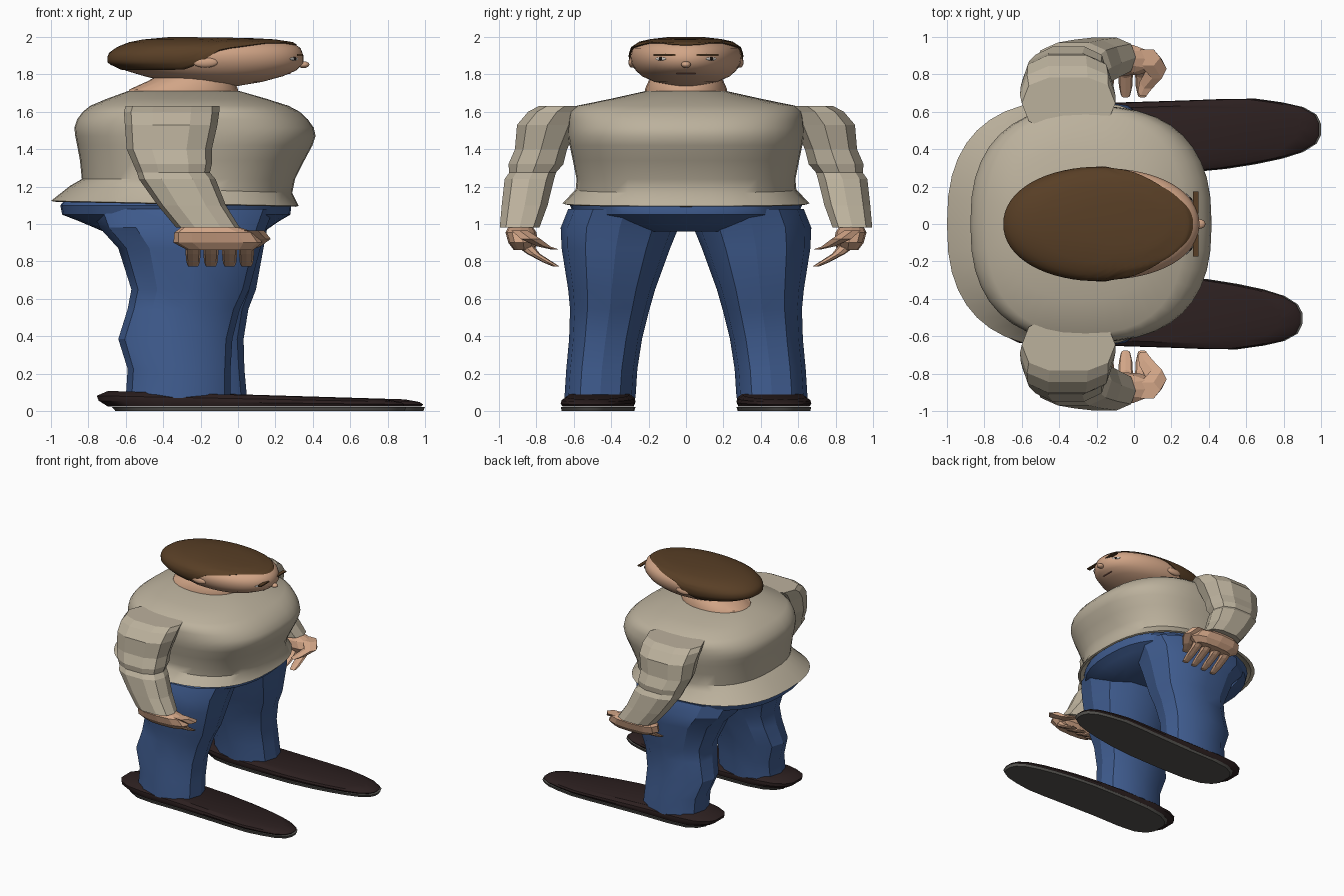
import bpy, bmesh, math

cube = bpy.data.objects.get("Cube")
if cube:
    bpy.data.objects.remove(cube, do_unlink=True)


def material(name, r, g, b):
    m = bpy.data.materials.new(name)
    m.use_nodes = True
    m.diffuse_color = (r, g, b, 1)
    bsdf = m.node_tree.nodes["Principled BSDF"]
    bsdf.inputs["Base Color"].default_value = (r, g, b, 1)
    bsdf.inputs["Roughness"].default_value = 0.8
    return m


SKIN = material("skin", 0.64, 0.375, 0.24)
HAIR = material("brown hair", 0.098, 0.049, 0.019)
KNIT = material("beige sweater", 0.50, 0.44, 0.335)
DENIM = material("blue denim", 0.05, 0.107, 0.275)
SHOE = material("dark brown shoe", 0.025, 0.014, 0.014)
SOLE = material("grey sole", 0.092, 0.088, 0.08)
WHITE = material("eye white", 0.6, 0.57, 0.53)
DARK = material("dark pupil", 0.012, 0.009, 0.008)
LIP = material("lip brown", 0.2, 0.085, 0.06)


def finish(obj, mat, angle):
    obj.data.materials.append(mat)
    if angle:
        bpy.ops.object.select_all(action='DESELECT')
        obj.select_set(True)
        bpy.context.view_layer.objects.active = obj
        bpy.ops.object.shade_smooth_by_angle(angle=math.radians(angle))


def bridge(name, rings, mat, angle=0):
    """Skin a stack of point rings into one capped mesh."""
    bm = bmesh.new()
    rows = [[bm.verts.new(p) for p in ring] for ring in rings]
    n = len(rows[0])
    for a, b in zip(rows, rows[1:]):
        for i in range(n):
            j = (i + 1) % n
            bm.faces.new((a[i], a[j], b[j], b[i]))
    bm.faces.new(rows[0])
    bm.faces.new(rows[-1])
    bmesh.ops.recalc_face_normals(bm, faces=bm.faces)
    me = bpy.data.meshes.new(name)
    bm.to_mesh(me)
    bm.free()
    obj = bpy.data.objects.new(name, me)
    bpy.context.collection.objects.link(obj)
    finish(obj, mat, angle)


def oval(a, x0, x1, y0, y1, power):
    c, s = math.cos(a), math.sin(a)
    k = 2 / power
    return ((x0 + x1) / 2 + (x1 - x0) / 2 * math.copysign(abs(c) ** k, c),
            (y0 + y1) / 2 + (y1 - y0) / 2 * math.copysign(abs(s) ** k, s))


def loft(name, sections, mat, n=12, power=2.3, angle=0, side=1):
    """Sections are (z, x0, x1, y0, y1[, tilt]); side -1 mirrors in y."""
    rings = []
    for z, x0, x1, y0, y1, *tilt in sections:
        ring = []
        for i in range(n):
            x, y = oval(math.tau * i / n, x0, x1, y0, y1, power)
            lift = tilt[0] * (x - (x0 + x1) / 2) if tilt else 0
            ring.append((x, y * side, z + lift))
        rings.append(ring)
    bridge(name, rings, mat, angle)


# Sweater body with flared hem
body = [(1.15, -0.90, 0.26, 0.59, -0.02), (1.105, -0.97, 0.31, 0.64, -0.02),
        (1.11, -1.00, 0.325, 0.66, -0.02), (1.185, -0.90, 0.29, 0.59, -0.03),
        (1.24, -0.835, 0.305, 0.585, 0), (1.34, -0.845, 0.355, 0.605, 0),
        (1.42, -0.86, 0.398, 0.622, 0), (1.47, -0.87, 0.415, 0.63, 0),
        (1.515, -0.875, 0.405, 0.63, 0), (1.56, -0.86, 0.373, 0.628, 0),
        (1.60, -0.83, 0.33, 0.62, 0), (1.632, -0.79, 0.27, 0.585, 0),
        (1.67, -0.70, 0.15, 0.40, 0), (1.71, -0.59, 0.01, 0.22, 0)]
loft("sweater_body", [(z, a, b, -y, y, t) for z, a, b, y, t in body],
     KNIT, 40, 2.5, 42)

# Neck and hips
loft("neck", [(1.68, -0.60, 0.0, -0.22, 0.22), (1.72, -0.58, 0.0, -0.22, 0.22),
              (1.765, -0.48, -0.02, -0.20, 0.20), (1.80, -0.42, -0.05, -0.18, 0.18)],
     SKIN, 24, 2.1, 40)
loft("hips", [(1.16, -0.90, 0.26, -0.58, 0.58), (1.10, -0.95, 0.285, -0.62, 0.62),
              (1.05, -0.94, 0.28, -0.60, 0.60), (1.015, -0.85, 0.22, -0.52, 0.52),
              (0.96, -0.72, 0.14, -0.30, 0.30)], DENIM, 36, 2.4, 35)

# Trouser leg: z, back, front, inner, outer
leg = [(0.07, -0.60, -0.04, 0.27, 0.65), (0.225, -0.59, -0.04, 0.26, 0.64),
       (0.385, -0.64, -0.03, 0.235, 0.625), (0.545, -0.59, 0.01, 0.195, 0.62),
       (0.65, -0.57, 0.06, 0.165, 0.63), (0.87, -0.64, 0.12, 0.085, 0.665),
       (0.98, -0.74, 0.15, 0.04, 0.67), (1.08, -0.78, 0.19, 0.02, 0.63)]
sleeve = [(0.98, -0.33, 0.01, 0.78, 1.0), (1.10, -0.43, -0.065, 0.735, 0.99),
          (1.24, -0.53, -0.12, 0.70, 0.975), (1.275, -0.54, -0.15, 0.69, 0.95),
          (1.32, -0.56, -0.14, 0.65, 0.955), (1.40, -0.595, -0.14, 0.63, 0.92),
          (1.53, -0.605, -0.11, 0.57, 0.91), (1.60, -0.61, -0.10, 0.53, 0.85),
          (1.632, -0.60, -0.10, 0.50, 0.79)]
palm = [(0.985, -0.30, 0.0, 0.82, 0.95), (0.955, -0.34, 0.09, 0.80, 0.965),
        (0.90, -0.345, 0.13, 0.79, 0.95), (0.86, -0.27, 0.08, 0.81, 0.92)]
thumb = [(0.965, 0.0, 0.14, 0.84, 0.94), (0.92, 0.07, 0.175, 0.77, 0.89),
         (0.88, 0.03, 0.12, 0.72, 0.80), (0.865, 0.02, 0.08, 0.68, 0.73)]

# Shoe outline from heel to toe: fraction of length, inner y, outer y
SHOE_PLAN = [(0.0, 0.40, 0.53), (0.025, 0.345, 0.59), (0.08, 0.30, 0.635),
             (0.18, 0.275, 0.65), (0.35, 0.27, 0.65), (0.55, 0.275, 0.66),
             (0.68, 0.295, 0.668), (0.78, 0.32, 0.67), (0.87, 0.35, 0.65),
             (0.94, 0.385, 0.625), (0.985, 0.43, 0.585), (1.0, 0.475, 0.535)]


def shoe_ring(z, x0, x1, inset, tilt, side):
    pts = [(t, i + inset) for t, i, o in SHOE_PLAN]
    pts += [(t, o - inset) for t, i, o in reversed(SHOE_PLAN)]
    return [(x0 + (x1 - x0) * t, y * side, z + tilt * (t - 0.5)) for t, y in pts]


for side, label in ((1, "left"), (-1, "right")):
    step = 0.1 if side == 1 else 0.0          # left foot stands further forward
    loft(label + "_trouser_leg",
         [(z, a + step * (1.05 - z), b + step * 0.9 * (1.05 - z), c, d)
          for z, a, b, c, d in leg], DENIM, 12, 2.4, 28, side)

    # Shoe upper and sole
    b, f = -0.755 + step, 0.89 + step
    bridge(label + "_shoe_upper",
           [shoe_ring(0.024, b + 0.06, f - 0.01, 0.01, 0, side),
            shoe_ring(0.045, b + 0.01, f, 0, -0.02, side),
            shoe_ring(0.065, b, f - 0.02, 0.004, -0.033, side),
            shoe_ring(0.085, b + 0.06, f - 0.10, 0.03, -0.045, side)], SHOE, 35)
    bridge(label + "_shoe_sole",
           [shoe_ring(0.0, b + 0.10, f, 0.006, 0, side),
            shoe_ring(0.022, b + 0.08, f + 0.01, 0, 0, side)], SOLE, 35)

    # Sleeve, hand and fingers
    loft(label + "_sleeve", sleeve, KNIT, 10, 2.6, 0, side)
    loft(label + "_palm", palm, SKIN, 12, 2.5, 0, side)
    loft(label + "_thumb", thumb, SKIN, 6, 2, 0, side)
    for i, x in enumerate((-0.24, -0.145, -0.045, 0.045)):
        loft(f"{label}_finger_{i + 1}",
             [(0.89, x - 0.042, x + 0.042, 0.82, 0.92),
              (0.84, x - 0.04, x + 0.04, 0.78, 0.85),
              (0.795, x - 0.036, x + 0.036, 0.71, 0.765),
              (0.772, x - 0.026, x + 0.026, 0.675, 0.71)],
             SKIN, 8, 2.6, 0, side)

# Head: z, back, front, half width
HEAD = [(1.738, -0.20, 0.00, 0.06), (1.76, -0.38, 0.13, 0.17),
        (1.79, -0.50, 0.24, 0.235), (1.82, -0.60, 0.31, 0.268),
        (1.86, -0.685, 0.35, 0.292), (1.90, -0.685, 0.35, 0.298),
        (1.94, -0.63, 0.335, 0.285), (1.97, -0.55, 0.29, 0.24),
        (1.985, -0.45, 0.19, 0.17), (1.992, -0.34, 0.05, 0.10)]


def head_section(z):
    z = min(max(z, HEAD[0][0]), HEAD[-1][0])
    for p, q in zip(HEAD, HEAD[1:]):
        if z <= q[0]:
            t = (z - p[0]) / (q[0] - p[0])
            return [u + (v - u) * t for u, v in zip(p, q)][1:]


def head_point(a, z, grow=0.0):
    x0, x1, w = head_section(z)
    grow *= 0.65 - 0.35 * math.cos(a)          # thinner towards the forehead
    x, y = oval(a, x0 - grow, x1 + grow, -w - grow, w + grow, 2.1)
    return (x, y, z + grow * 0.6 * (z > 1.9))


N = 64
angles = [math.tau * i / N for i in range(N)]
bridge("head", [[head_point(a, s[0]) for a in angles] for s in HEAD], SKIN, 60)


# Hair cap: low at the nape, rising past the ears to the forehead
def hairline(a):
    x = -0.17 + 0.52 * math.cos(a)
    stops = [(-1, 1.822), (-0.30, 1.825), (-0.20, 1.865), (-0.11, 1.932),
             (0.0, 1.946), (0.15, 1.964), (0.28, 1.966), (0.35, 1.955)]
    for p, q in zip(stops, stops[1:]):
        if x <= q[0] + 1e-6:
            return p[1] + (q[1] - p[1]) * (x - p[0]) / (q[0] - p[0])


hair = [[head_point(a, hairline(a), -0.01) for a in angles]]
for k in range(13):
    hair.append([head_point(a, hairline(a) + (1.992 - hairline(a)) * k / 12, 0.014)
                 for a in angles])
bridge("hair", hair, HAIR, 60)


# Facial details
def blob(name, loc, size, mat, turn=0.0):
    bpy.ops.mesh.primitive_uv_sphere_add(segments=16, ring_count=8, radius=1,
                                         location=loc, rotation=(0, 0, turn))
    obj = bpy.context.object
    obj.name, obj.scale = name, size
    finish(obj, mat, 60)


def plate(name, loc, size, mat):
    bpy.ops.mesh.primitive_cube_add(size=1, location=loc)
    obj = bpy.context.object
    obj.name, obj.scale = name, size
    finish(obj, mat, 0)


def face_x(y, z):
    x0, x1, w = head_section(z)
    return (x0 + x1) / 2 + (x1 - x0) / 2 * (1 - (abs(y) / w) ** 2.1) ** (1 / 2.1)


blob("nose", (0.35, 0, 1.852), (0.032, 0.026, 0.018), SKIN)
plate("mouth", (face_x(0.03, 1.805) + 0.003, 0, 1.805), (0.009, 0.10, 0.006), LIP)
for s, label in ((1, "left"), (-1, "right")):
    turn = s * 0.65
    x = face_x(0.135, 1.883)
    blob(label + "_ear", (-0.175, s * 0.288, 1.864), (0.068, 0.02, 0.028), SKIN)
    blob(label + "_eye", (x, s * 0.135, 1.883), (0.006, 0.036, 0.009), WHITE, turn)
    blob(label + "_pupil", (x + 0.003, s * 0.135, 1.884),
         (0.006, 0.014, 0.009), DARK, turn)
    plate(label + "_eyebrow", (0.33, s * 0.115, 1.904), (0.03, 0.12, 0.009), HAIR)
